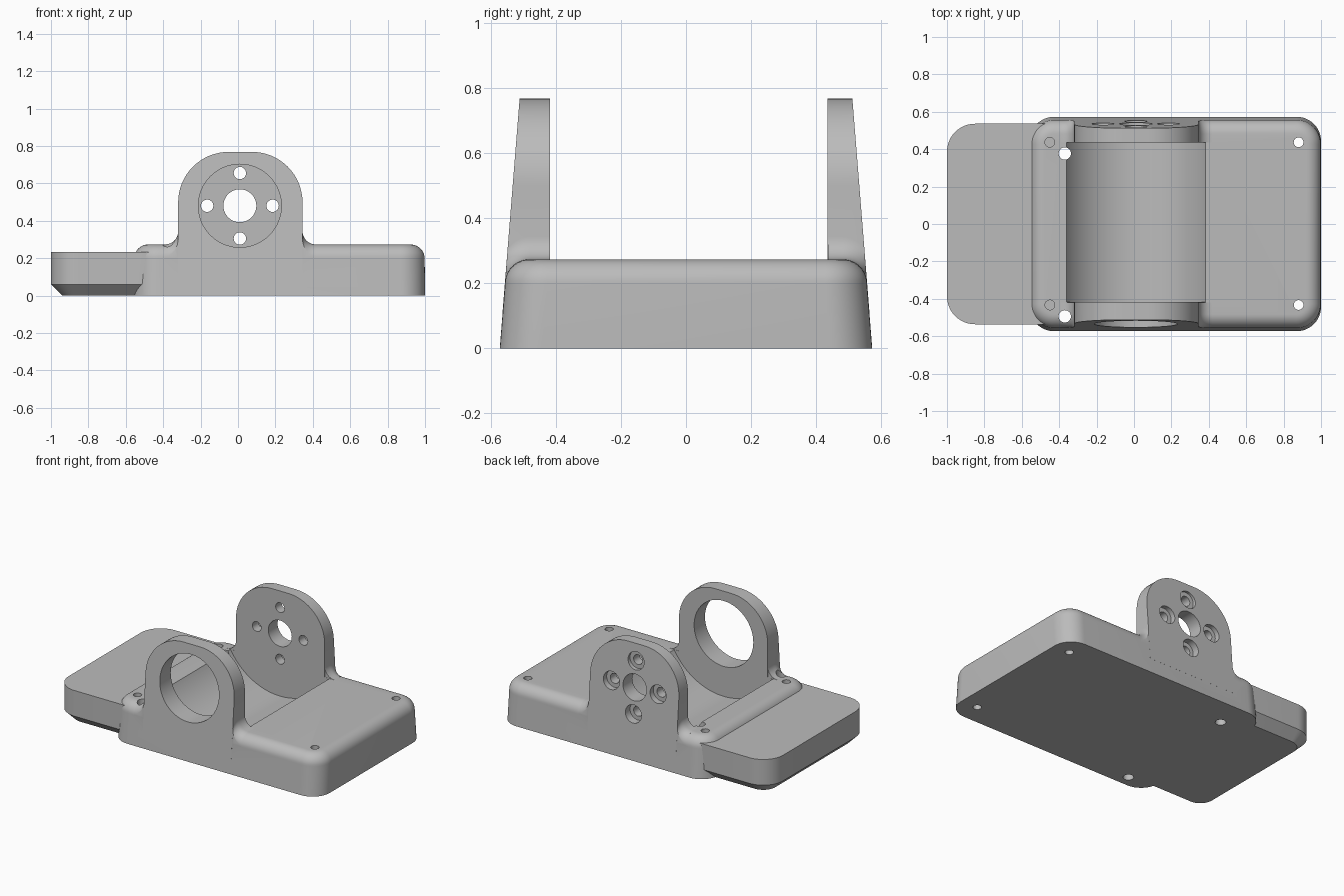
import bpy, bmesh
from math import sin, cos, pi, radians
from mathutils import Matrix

if "Cube" in bpy.data.objects:
    bpy.data.objects.remove(bpy.data.objects["Cube"])

grey = bpy.data.materials.new("satin grey")
grey.diffuse_color = (0.5, 0.5, 0.5, 1)
grey.use_nodes = True
grey.node_tree.nodes["Principled BSDF"].inputs["Base Color"].default_value = (0.5, 0.5, 0.5, 1)

CX, CZ = 0.01, 0.48            # pivot axis
INNER = {-1: 0.418, 1: 0.436}  # inner faces of the two ears
HALF, DRAFT = 0.573, 0.08      # half depth at the floor, side slope
SHOULDER, EDGE = 0.198, 0.075  # height and radius of the top rounding
TOP = SHOULDER + EDGE


def finish(name, bm):
    bmesh.ops.recalc_face_normals(bm, faces=bm.faces)
    if bm.calc_volume(signed=True) < 0:
        bmesh.ops.reverse_faces(bm, faces=bm.faces)
    mesh = bpy.data.meshes.new(name)
    bm.to_mesh(mesh)
    bm.free()
    mesh.materials.append(grey)
    obj = bpy.data.objects.new(name, mesh)
    bpy.context.collection.objects.link(obj)
    return obj


def loft(name, rings):
    """Closed solid through rings with equal point counts."""
    bm = bmesh.new()
    loops = [[bm.verts.new(p) for p in ring] for ring in rings]
    for a, b in zip(loops, loops[1:]):
        for i in range(len(a)):
            j = (i + 1) % len(a)
            bm.faces.new((a[i], a[j], b[j], b[i]))
    bm.faces.new(loops[0][::-1])
    bm.faces.new(loops[-1])
    return finish(name, bm)


def rounded_rect(x0, x1, half, r, z, n=12):
    pts = []
    for k, (x, y) in enumerate(((x1 - r, half - r), (x0 + r, half - r),
                                (x0 + r, r - half), (x1 - r, r - half))):
        for i in range(n + 1):
            a = (k + i / n) * pi / 2
            pts.append((x + r * cos(a), y + r * sin(a), z))
    return pts


def cylinder(name, r, axis, a, b, u, v, segments=48):
    """Cylinder from a to b along y (u, v = x, z) or z (u, v = x, y)."""
    bm = bmesh.new()
    bmesh.ops.create_cone(bm, cap_ends=True, segments=segments, radius1=r, radius2=r, depth=b - a)
    mid = (a + b) / 2
    if axis == "y":
        m = Matrix.Translation((u, mid, v)) @ Matrix.Rotation(pi / 2, 4, "X")
    else:
        m = Matrix.Translation((u, v, mid))
    bmesh.ops.transform(bm, matrix=m, verts=bm.verts)
    return finish(name, bm)


def combine(target, other, operation):
    mod = target.modifiers.new(operation.lower(), "BOOLEAN")
    mod.operation, mod.solver, mod.object = operation, "EXACT", other
    bpy.context.view_layer.objects.active = target
    bpy.ops.object.modifier_apply(modifier=mod.name)
    bpy.data.objects.remove(other)


# Base block with drafted sides and a rounded top edge
shoulder_half = HALF - DRAFT * SHOULDER
arc = [(EDGE * (1 - cos(i * pi / 20)), SHOULDER + EDGE * sin(i * pi / 20)) for i in range(11)]
rings = [rounded_rect(-0.558, 1.0, HALF, 0.13, 0)]
rings += [rounded_rect(-0.555 + d, 0.998 - d, shoulder_half - d, 0.13 - d, z) for d, z in arc]
bracket = loft("bracket", rings)

# Side tab with a chamfered underside
tab = loft("tab", [rounded_rect(-0.94, -0.36, 0.476, 0.09, 0.0003),
                   rounded_rect(-1.0, -0.30, 0.536, 0.15, 0.06),
                   rounded_rect(-1.0, -0.30, 0.536, 0.15, 0.234)])
combine(bracket, tab, "UNION")

# Ears: arched plates whose outer faces follow the draft
X0, X1, EAR_TOP, R = -0.32, 0.345, 0.768, 0.27
outline = [(X0, 0.1), (X1, 0.1)]
for cx, start in ((X1 - R, 0), (X0 + R, pi / 2)):
    outline += [(cx + R * cos(start + i * pi / 32), EAR_TOP - R + R * sin(start + i * pi / 32))
                for i in range(17)]
for s in (-1, 1):
    ear = loft("ear", [[(x, s * (INNER[s] - 0.02), z) for x, z in outline],
                       [(x, s * (HALF + 0.0004 - DRAFT * z), z) for x, z in outline]])
    combine(bracket, ear, "UNION")

    # Fillets where the ear sides run into the top, trimmed to the draft
    stations = [(INNER[s] + 0.001, TOP)] + [(shoulder_half - d, z) for d, z in reversed(arc)]
    F = 0.07
    for x, side in ((X0, -1), (X1, 1)):
        section = [(-0.01, -0.04), (-0.01, F)]
        section += [(F - F * cos(i * pi / 16), F - F * sin(i * pi / 16)) for i in range(9)]
        section += [(F, -0.04)]
        fillet = loft("ear_fillet", [[(x + side * u, s * y, h + w + 0.0004) for u, w in section]
                                     for y, h in stations])
        trim = loft("trim", [[(a, b * (HALF + 0.0002 - DRAFT * z), z)
                              for a, b in ((-1, -1), (1, -1), (1, 1), (-1, 1))] for z in (0, 1)])
        combine(fillet, trim, "INTERSECT")
        combine(bracket, fillet, "UNION")

# Trough between the ears
combine(bracket, cylinder("trough", 0.425, "y", -INNER[-1], INNER[1], CX, CZ, 128), "DIFFERENCE")

# Large bore in the front ear, shaft hole in the back ear
combine(bracket, cylinder("bore", 0.222, "y", -0.8, -0.3, CX, CZ, 80), "DIFFERENCE")
combine(bracket, cylinder("shaft_hole", 0.088, "y", 0.3, 0.8, CX, CZ), "DIFFERENCE")

# Counterbored bolt holes around the shaft hole
for k in range(4):
    u, v = CX + 0.175 * cos(k * pi / 2), CZ + 0.175 * sin(k * pi / 2)
    combine(bracket, cylinder("bolt_hole", 0.033, "y", 0.3, 0.8, u, v, 32), "DIFFERENCE")
    combine(bracket, cylinder("counterbore", 0.06, "y", 0.5, 0.8, u, v, 40), "DIFFERENCE")

# Vertical screw holes: through holes, and blind ones over the tab
for x, y, r, bottom in ((0.88, 0.437, 0.026, -0.1), (0.88, -0.433, 0.026, -0.1),
                        (-0.37, 0.377, 0.033, -0.1), (-0.37, -0.494, 0.033, -0.1),
                        (-0.45, 0.437, 0.026, 0.232), (-0.45, -0.433, 0.026, 0.232)):
    combine(bracket, cylinder("screw_hole", r, "z", bottom, 0.45, x, y, 32), "DIFFERENCE")

bpy.ops.object.select_all(action="DESELECT")
bracket.select_set(True)
bpy.context.view_layer.objects.active = bracket
bpy.ops.object.shade_smooth_by_angle(angle=radians(30))
